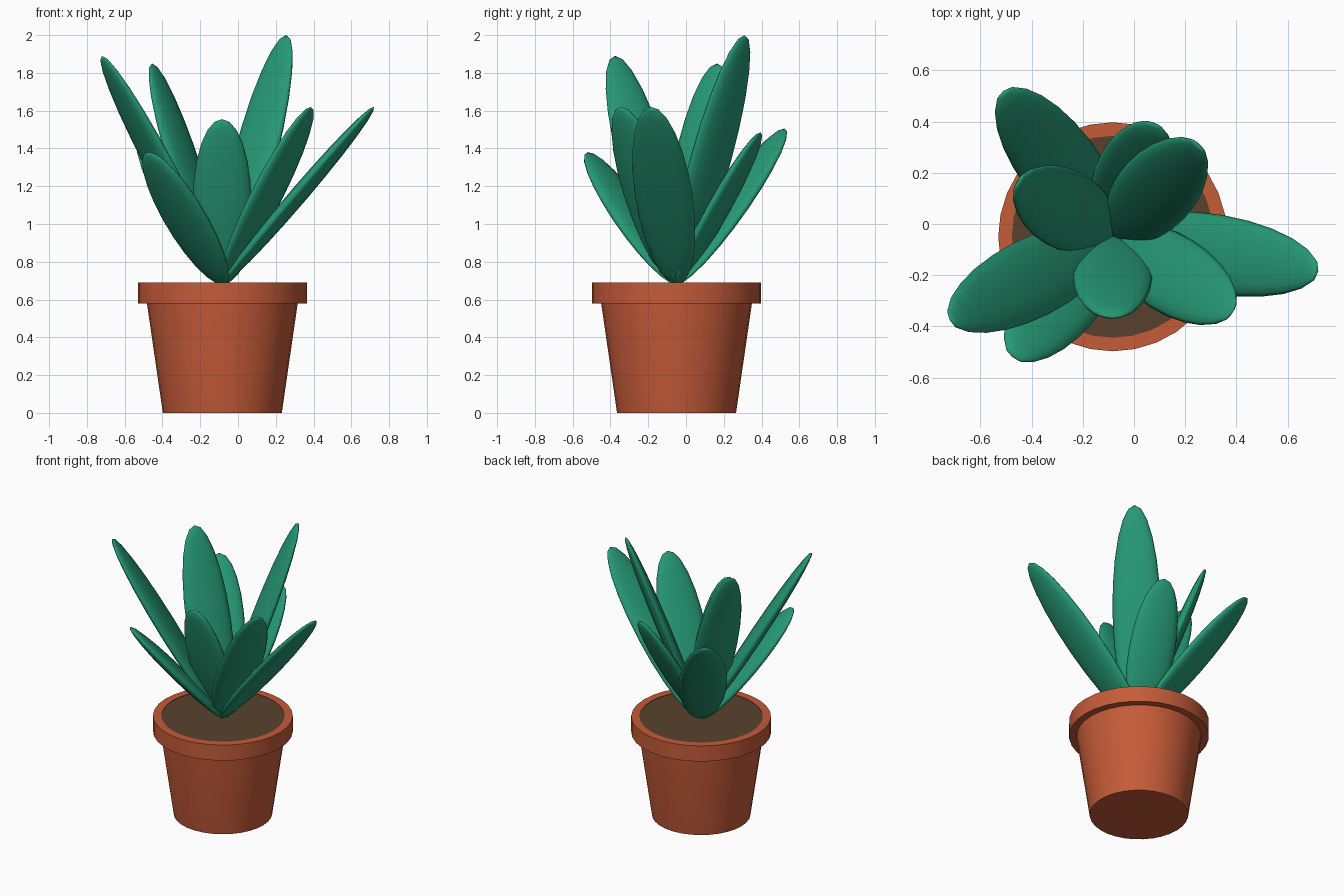
import bpy, bmesh, math
from mathutils import Matrix, Vector

if "Cube" in bpy.data.objects:
    bpy.data.objects.remove(bpy.data.objects["Cube"])

CX, CY = -0.083, -0.05   # pot axis
SIDES = 32


def material(name, rgb):
    m = bpy.data.materials.new(name)
    m.diffuse_color = (*rgb, 1)
    m.use_nodes = True
    m.node_tree.nodes["Principled BSDF"].inputs["Base Color"].default_value = m.diffuse_color
    return m


terracotta = material("terracotta", (0.56, 0.105, 0.04))
earth = material("dark soil", (0.1, 0.053, 0.027))
green = material("leaf green", (0.019, 0.319, 0.174))


def finish(name, bm, mat, angle):
    bmesh.ops.recalc_face_normals(bm, faces=bm.faces)
    me = bpy.data.meshes.new(name)
    bm.to_mesh(me)
    bm.free()
    me.materials.append(mat)
    ob = bpy.data.objects.new(name, me)
    bpy.context.collection.objects.link(ob)
    bpy.ops.object.select_all(action='DESELECT')
    ob.select_set(True)
    bpy.context.view_layer.objects.active = ob
    bpy.ops.object.shade_smooth_by_angle(angle=math.radians(angle))
    return ob


def lathe(name, profile, mat, closed=False):
    """Revolve (radius, z) points around the pot axis; open ends are capped."""
    bm = bmesh.new()
    rings = []
    for r, z in profile:
        rings.append([bm.verts.new((CX + r * math.cos(math.tau * i / SIDES),
                                    CY + r * math.sin(math.tau * i / SIDES), z))
                      for i in range(SIDES)])
    pairs = list(zip(rings, rings[1:]))
    if closed:
        pairs.append((rings[-1], rings[0]))
    else:
        bm.faces.new(rings[0])
        bm.faces.new(rings[-1])
    for a, b in pairs:
        for i in range(SIDES):
            j = (i + 1) % SIDES
            bm.faces.new((a[i], a[j], b[j], b[i]))
    return finish(name, bm, mat, 30)


# pot body, rim ring and soil disc
lathe("pot_body", [(0.315, 0), (0.402, 0.60), (0.405, 0.66)], terracotta)
lathe("pot_rim", [(0.447, 0.58), (0.447, 0.69), (0.394, 0.69), (0.394, 0.58)],
      terracotta, closed=True)
lathe("soil", [(0.396, 0.64), (0.396, 0.687)], earth)

# leaves: flattened ellipsoids from a shared root to each tip
root = Vector((CX, CY, 0.68))
tips = [
    (0.72, -0.185, 1.62), (0.386, -0.345, 1.62), (-0.085, -0.365, 1.555),
    (-0.475, -0.52, 1.38), (-0.72, -0.375, 1.89), (-0.455, 0.165, 1.85),
    (-0.51, 0.52, 1.505), (0.075, 0.395, 1.485), (0.255, 0.31, 2.0),
]
for k, tip in enumerate(tips):
    axis = Vector(tip) - root
    d = axis.normalized()
    across = Vector((-d.y, d.x, 0)).normalized()
    normal = across.cross(d)
    frame = Matrix((across, normal, d)).transposed().to_4x4()
    scale = Matrix.Diagonal((0.155, 0.042, axis.length / 2, 1))
    bm = bmesh.new()
    bmesh.ops.create_uvsphere(bm, u_segments=16, v_segments=12, radius=1,
                              matrix=Matrix.Translation(root + axis / 2) @ frame @ scale)
    finish(f"leaf_{k + 1}", bm, green, 180)
